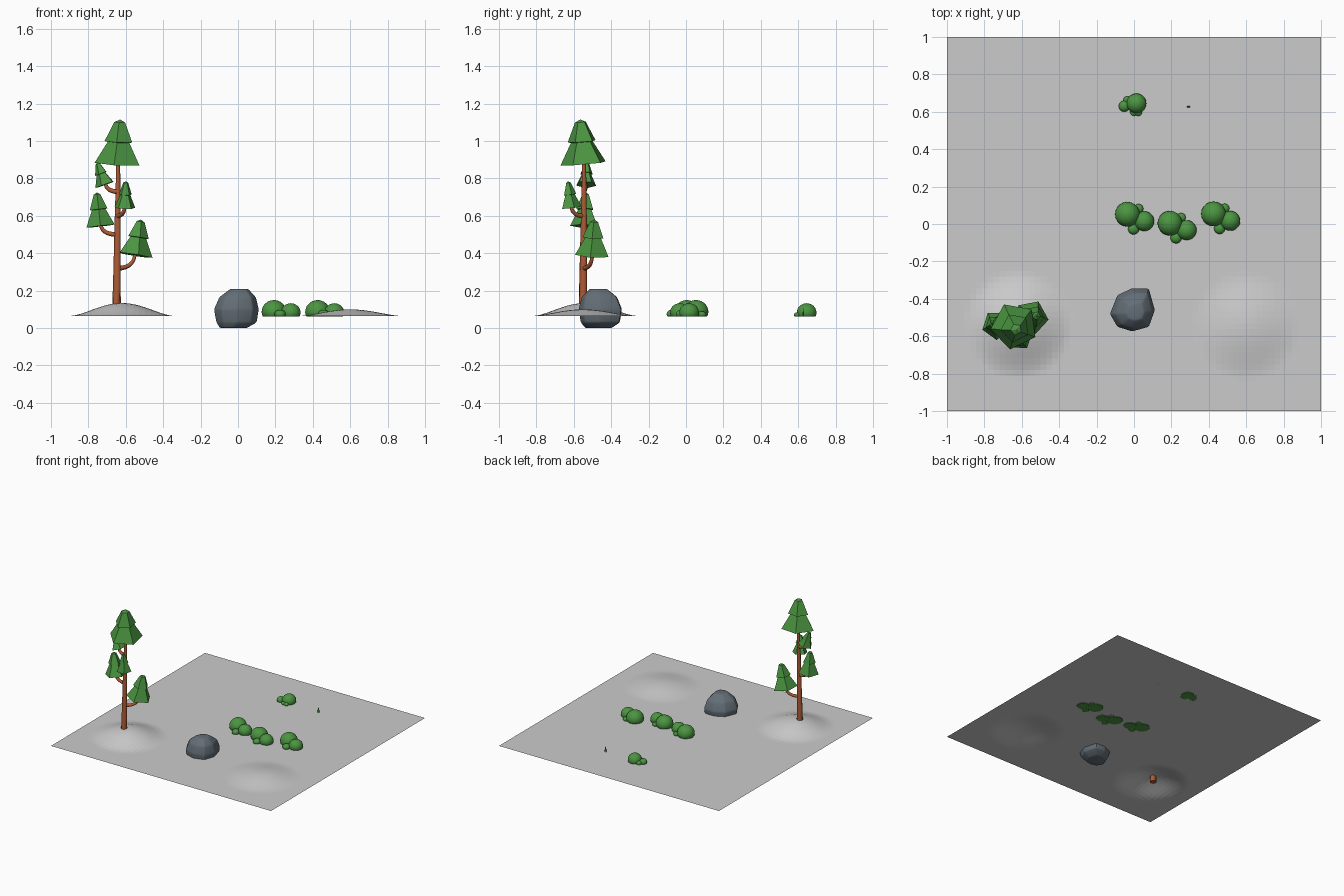
import bpy, bmesh, math
from mathutils import Vector, Matrix

if "Cube" in bpy.data.objects:
    bpy.data.objects.remove(bpy.data.objects["Cube"])

G = 0.064  # ground level


def mat(name, rgb):
    m = bpy.data.materials.new(name)
    m.diffuse_color = (*rgb, 1)
    m.use_nodes = True
    m.node_tree.nodes["Principled BSDF"].inputs["Base Color"].default_value = m.diffuse_color
    return m


GREY = mat("ground grey", (0.6, 0.6, 0.6))
GREEN = mat("leaf green", (0.07, 0.30, 0.053))
BROWN = mat("bark brown", (0.42, 0.105, 0.036))
STONE = mat("stone grey", (0.125, 0.155, 0.18))


def add(name, bm, m, smooth=None):
    me = bpy.data.meshes.new(name)
    bm.to_mesh(me)
    bm.free()
    me.materials.append(m)
    ob = bpy.data.objects.new(name, me)
    bpy.context.collection.objects.link(ob)
    if smooth:
        bpy.ops.object.select_all(action='DESELECT')
        ob.select_set(True)
        bpy.context.view_layer.objects.active = ob
        bpy.ops.object.shade_smooth_by_angle(angle=math.radians(smooth))
    return ob


# ground sheet with two soft hills
bm = bmesh.new()
bmesh.ops.create_grid(bm, x_segments=64, y_segments=64, size=1)
for v in bm.verts:
    v.co.z = G
    for x, y, r, h in ((-0.62, -0.54, 0.29, 0.07), (0.6, -0.55, 0.29, 0.036)):
        t = math.hypot(v.co.x - x, v.co.y - y) / r
        if t < 1:
            v.co.z += h * (1 - t * t) ** 2
add("ground", bm, GREY)

# boulder: hull of scaled outline rings, edges bevelled
outline = [(-0.13, -0.48), (-0.09, -0.38), (-0.01, -0.342), (0.08, -0.345),
           (0.112, -0.46), (0.08, -0.55), (-0.01, -0.575), (-0.09, -0.55)]
bm = bmesh.new()
for z, s, dx, dy in ((0, 0.6, -0.02, -0.01), (0.03, 0.9, 0, 0), (0.10, 1, 0, 0),
                     (0.165, 0.82, 0.005, -0.005), (0.21, 0.4, 0.01, -0.01)):
    for x, y in outline:
        bm.verts.new((x * s + dx, -0.46 + (y + 0.46) * s + dy, z))
bmesh.ops.convex_hull(bm, input=bm.verts)
bmesh.ops.dissolve_limit(bm, angle_limit=math.radians(12), verts=bm.verts, edges=bm.edges)
bmesh.ops.bevel(bm, geom=bm.edges[:], offset=0.008, segments=2, affect='EDGES', profile=0.5)
bmesh.ops.recalc_face_normals(bm, faces=bm.faces)
add("boulder", bm, STONE, 30)


# tapered tubes for trunk and branches
def tube(name, pts, r0, r1, sides=10):
    bm = bmesh.new()
    pts = [Vector(p) for p in pts]
    rings = []
    for i, p in enumerate(pts):
        d = pts[min(i + 1, len(pts) - 1)] - pts[max(i - 1, 0)]
        q = d.to_track_quat('Z', 'Y')
        r = r0 + (r1 - r0) * i / (len(pts) - 1)
        rings.append([bm.verts.new(p + q @ Vector((r * math.cos(a), r * math.sin(a), 0)))
                      for a in (2 * math.pi * k / sides for k in range(sides))])
    for a, b in zip(rings, rings[1:]):
        for k in range(sides):
            j = (k + 1) % sides
            bm.faces.new((a[k], a[j], b[j], b[k]))
    bm.faces.new(rings[0][::-1])
    bm.faces.new(rings[-1])
    add(name, bm, BROWN, 50)


tube("trunk", [(-0.65, -0.55, 0.085), (-0.648, -0.55, 0.22), (-0.645, -0.547, 0.5),
               (-0.642, -0.545, 0.7), (-0.64, -0.545, 0.92)], 0.025, 0.01)


# two-tier faceted foliage cones, leaning from base to tip
def foliage(name, base, tip, R, spin):
    base, tip = Vector(base), Vector(tip)
    H = (tip - base).length
    place = Matrix.Translation(base) @ (tip - base).to_track_quat('Z', 'Y').to_matrix().to_4x4()
    prof = [(1, 0), (0.48, 0.49), (0.62, 0.5), (0.24, 0.94)]
    n = 5
    bm = bmesh.new()
    rings = [[bm.verts.new((r * R * math.cos(spin + 2 * math.pi * k / n),
                            r * R * math.sin(spin + 2 * math.pi * k / n), h * H))
              for k in range(n)] for r, h in prof]
    for a, b in zip(rings, rings[1:]):
        for k in range(n):
            j = (k + 1) % n
            bm.faces.new((a[k], a[j], b[j], b[k]))
    bm.faces.new(rings[0][::-1])
    top = bm.verts.new((0, 0, H))
    for k in range(n):
        bm.faces.new((rings[-1][k], rings[-1][(k + 1) % n], top))
    bm.transform(place)
    add(name, bm, GREEN)


foliage("crown", (-0.64, -0.545, 0.88), (-0.63, -0.565, 1.115), 0.128, 0.3)
# name, foliage base, tip, radius, height where the branch leaves the trunk
for i, (b, t, R, z) in enumerate((
        ((-0.55, -0.50, 0.39), (-0.52, -0.49, 0.58), 0.095, 0.32),
        ((-0.735, -0.54, 0.545), (-0.755, -0.535, 0.725), 0.08, 0.50),
        ((-0.605, -0.615, 0.643), (-0.60, -0.63, 0.785), 0.058, 0.60),
        ((-0.71, -0.535, 0.767), (-0.752, -0.53, 0.885), 0.056, 0.73))):
    foliage(f"branch_foliage_{i + 1}", b, t, R, 0.5 + i)
    s, e = Vector((-0.645, -0.547, z)), Vector(b) + Vector((0, 0, 0.02))
    c = Vector((e.x, e.y, z))
    tube(f"branch_{i + 1}", [s * (1 - u) ** 2 + c * 2 * u * (1 - u) + e * u * u
                             for u in (k / 8 for k in range(9))], 0.013, 0.009, 8)


# bushes: clusters of flat-bottomed balls (x, y, radius, top height)
def bush(name, cx, cy, balls):
    bm = bmesh.new()
    for x, y, r, top in balls:
        cz = max(top - r, G + 0.35 * r)
        part = bmesh.ops.create_icosphere(bm, subdivisions=3, radius=1)["verts"]
        for v in part:
            k = top - cz
            v.co = Vector((cx + x + v.co.x * r, cy + y + v.co.y * r,
                           max(cz + v.co.z * k, G - 0.003)))
    add(name, bm, GREEN, 40)


cluster = [(0, 0, 0.066, 0.15), (0.09, -0.037, 0.053, 0.133), (0.033, -0.078, 0.03, 0.098),
           (0.06, 0.03, 0.025, 0.09)]
for i, (x, y) in enumerate(((-0.035, 0.052), (0.192, 0.004), (0.425, 0.054))):
    bush(f"bush_{i + 1}", x, y, cluster)
bush("small_bush", 0.013, 0.645, [(0, 0, 0.053, 0.133), (-0.065, -0.015, 0.03, 0.1),
                                  (-0.05, 0.018, 0.02, 0.09), (-0.012, -0.045, 0.022, 0.085),
                                  (0.01, -0.048, 0.02, 0.085)])

# tiny sprout behind the bushes
bm = bmesh.new()
bmesh.ops.create_cone(bm, cap_ends=True, segments=6, radius1=0.01, radius2=0.002, depth=0.04,
                      matrix=Matrix.Translation((0.292, 0.627, G + 0.02)) @ Matrix.Diagonal((1, 0.5, 1, 1)))
add("sprout", bm, GREEN)
